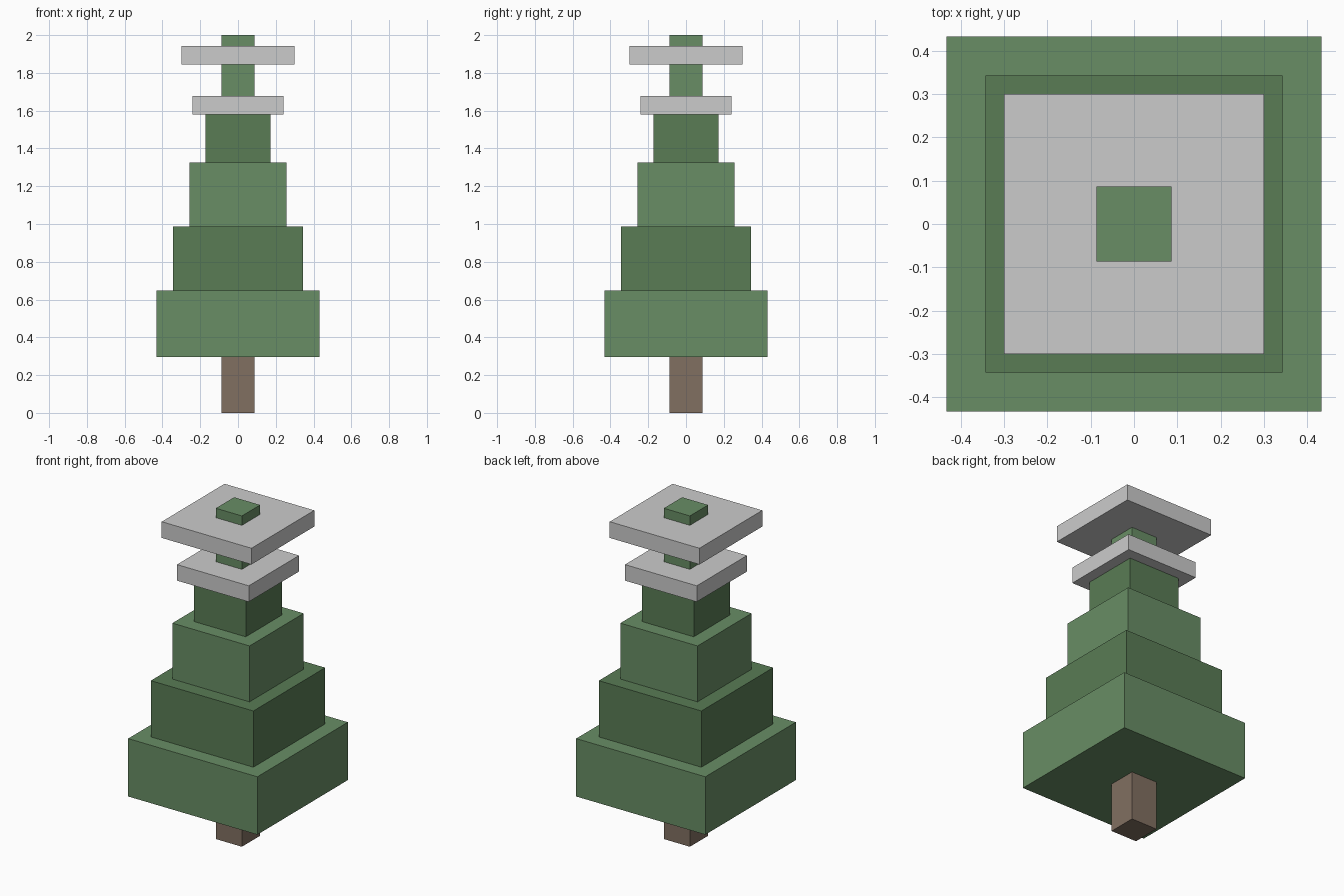
import bpy
import bmesh
from mathutils import Matrix

if "Cube" in bpy.data.objects:
    bpy.data.objects.remove(bpy.data.objects["Cube"])


def material(name, rgb):
    mat = bpy.data.materials.new(name)
    mat.diffuse_color = (*rgb, 1.0)
    mat.use_nodes = True
    mat.node_tree.nodes["Principled BSDF"].inputs["Base Color"].default_value = mat.diffuse_color
    return mat


def block(name, half, z0, z1, mat=None):
    """Square block centred on the z axis."""
    bm = bmesh.new()
    m = Matrix.Translation((0, 0, (z0 + z1) / 2)) @ Matrix.Diagonal((2 * half, 2 * half, z1 - z0, 1))
    bmesh.ops.create_cube(bm, size=1, matrix=m)
    mesh = bpy.data.meshes.new(name)
    bm.to_mesh(mesh)
    bm.free()
    if mat:
        mesh.materials.append(mat)
    obj = bpy.data.objects.new(name, mesh)
    bpy.context.collection.objects.link(obj)
    return obj


bark = material("bark", (0.22, 0.16, 0.12))
light_green = material("light_green", (0.14, 0.27, 0.13))
dark_green = material("dark_green", (0.10, 0.20, 0.09))

# Trunk
block("trunk", 0.087, 0.0, 0.297, bark)

# Foliage tiers, alternating greens, stepping inward to the tip
halves = [0.432, 0.343, 0.258, 0.173, 0.087]
levels = [0.297, 0.647, 0.987, 1.325, 1.663, 2.0]
for i, half in enumerate(halves):
    block(f"foliage_tier_{i + 1}", half, levels[i], levels[i + 1],
          dark_green if i % 2 else light_green)

# Flat grey slabs around the top
block("lower_slab", 0.24, 1.58, 1.677)
block("upper_slab", 0.30, 1.845, 1.943)
